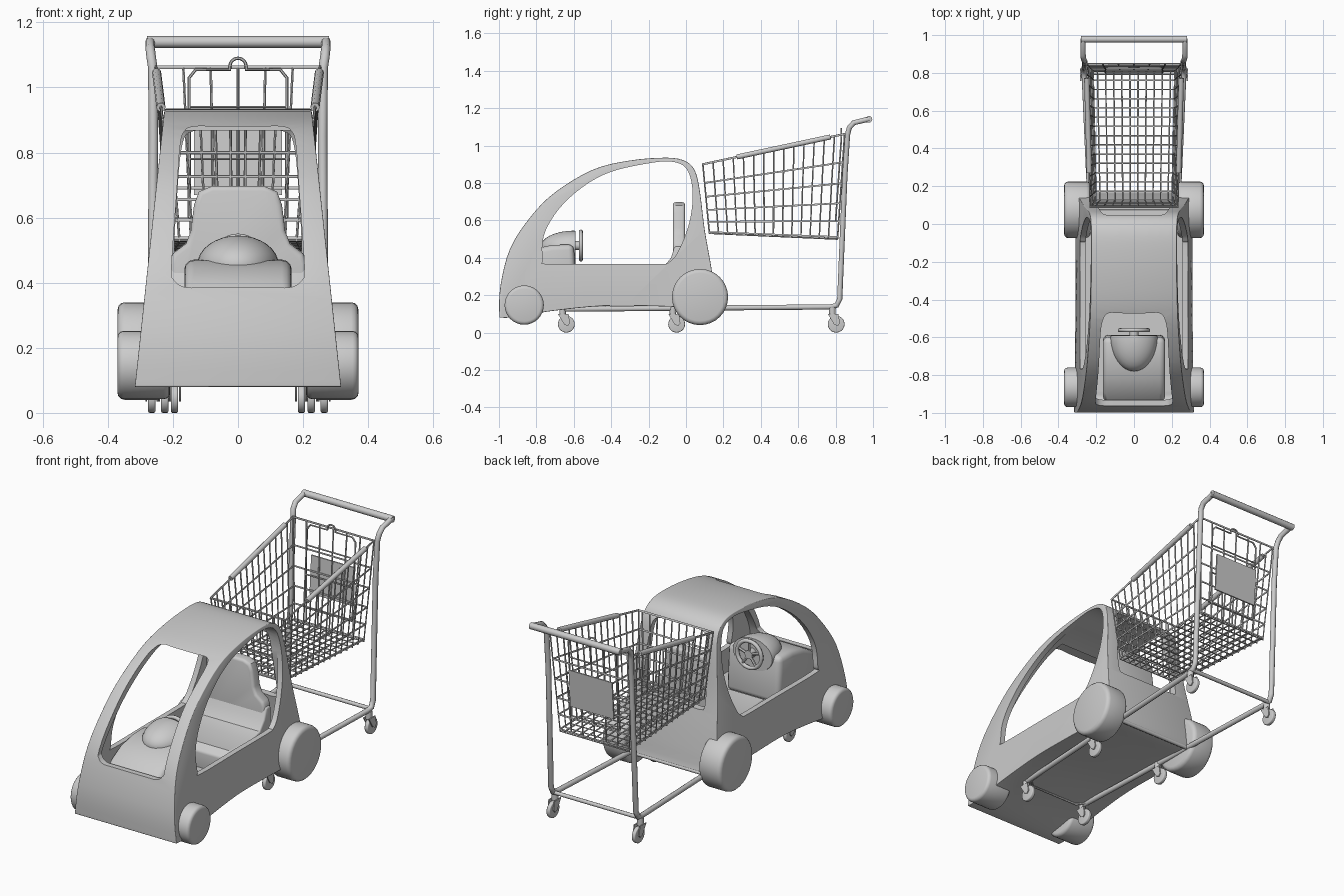
import bpy, bmesh, math
from mathutils import Vector

if "Cube" in bpy.data.objects:
    bpy.data.objects.remove(bpy.data.objects["Cube"])


def finish(ob, angle=35):
    bpy.ops.object.select_all(action='DESELECT')
    ob.select_set(True)
    bpy.context.view_layer.objects.active = ob
    bpy.ops.object.shade_smooth_by_angle(angle=math.radians(angle))
    return ob


def apply_mods(ob):
    bpy.context.view_layer.objects.active = ob
    for m in list(ob.modifiers):
        bpy.ops.object.modifier_apply(modifier=m.name)


def mesh_object(name, bm):
    bmesh.ops.recalc_face_normals(bm, faces=bm.faces)
    me = bpy.data.meshes.new(name)
    bm.to_mesh(me)
    bm.free()
    ob = bpy.data.objects.new(name, me)
    bpy.context.collection.objects.link(ob)
    return ob


def smooth_loop(pts, n=4):
    # closed Catmull-Rom through 2D points
    out, k = [], len(pts)
    for i in range(k):
        a, b, c, d = (Vector(pts[(i + j) % k]) for j in (-1, 0, 1, 2))
        for s in range(n):
            t = s / n
            out.append(0.5 * (2 * b + (c - a) * t + (2 * a - 5 * b + 4 * c - d) * t * t
                              + (3 * b - a - 3 * c + d) * t ** 3))
    return out


def solid(name, ring_a, ring_b, bevel=0, segs=3):
    bm = bmesh.new()
    a = [bm.verts.new(p) for p in ring_a]
    b = [bm.verts.new(p) for p in ring_b]
    bm.faces.new(a)
    bm.faces.new(b)
    for i in range(len(a)):
        j = (i + 1) % len(a)
        bm.faces.new((a[i], a[j], b[j], b[i]))
    ob = mesh_object(name, bm)
    if bevel:
        m = ob.modifiers.new('bevel', 'BEVEL')
        m.width, m.segments, m.angle_limit = bevel, segs, math.radians(50)
        apply_mods(ob)
    return finish(ob)


def side_solid(name, yz, half, bevel=0):
    # side profile stretched across x, half width given per height
    return solid(name, [(-half(z), y, z) for y, z in yz], [(half(z), y, z) for y, z in yz], bevel)


def front_solid(name, xz, y0, y1, bevel=0):
    return solid(name, [(x, y0, z) for x, z in xz], [(x, y1, z) for x, z in xz], bevel)


def mirrored(pts):
    return pts + [(-x, z) for x, z in reversed(pts)]


def tubes(name, paths, r, closed=False, res=1):
    cu = bpy.data.curves.new(name, 'CURVE')
    cu.dimensions, cu.bevel_depth, cu.bevel_resolution, cu.use_fill_caps = '3D', r, res, True
    for path in paths:
        sp = cu.splines.new('POLY')
        sp.points.add(len(path) - 1)
        for p, co in zip(sp.points, path):
            p.co = (*co, 1)
        sp.use_cyclic_u = closed
    ob = bpy.data.objects.new(name, cu)
    bpy.context.collection.objects.link(ob)
    bpy.ops.object.select_all(action='DESELECT')
    ob.select_set(True)
    bpy.context.view_layer.objects.active = ob
    bpy.ops.object.convert(target='MESH')
    return finish(bpy.context.view_layer.objects.active, 50)


def disc(name, x0, x1, y, z, r, bevel, n=32):
    ring = [(y + r * math.cos(2 * math.pi * i / n), z + r * math.sin(2 * math.pi * i / n)) for i in range(n)]
    return solid(name, [(x0, *p) for p in ring], [(x1, *p) for p in ring], bevel)


# car body shell
def width(z):
    return 0.317 - (z - 0.08) * 0.107


outer = [(-.985, .08), (-.998, .1), (-.992, .25), (-.94, .45), (-.83, .62), (-.7, .75), (-.5, .87), (-.3, .92),
         (-.1, .935), (0, .915), (.05, .86), (.075, .75), (.1, .55), (.135, .35), (.16, .17), (.15, .13),
         (0, .135), (-.2, .142), (-.45, .142), (-.72, .115), (-.9, .085)]
inner = [(-.92, .22), (-.95, .25), (-.945, .33), (-.905, .45), (-.8, .6), (-.67, .725), (-.48, .84), (-.3, .89),
         (-.1, .905), (-.02, .89), (.015, .83), (.035, .74), (.06, .55), (.095, .35), (.1, .25), (.07, .22),
         (0, .22), (-.8, .22), (-.88, .22)]
window = [(-.74, .367), (-.765, .39), (-.76, .52), (-.68, .66), (-.55, .78), (-.4, .86), (-.2, .905), (-.08, .914),
          (0, .88), (.033, .78), (.03, .65), (0, .53), (-.05, .42), (-.09, .377), (-.13, .367), (-.4, .367)]
windscreen = mirrored([(.1, .385), (.165, .387), (.198, .41), (.204, .45), (.188, .68), (.178, .82), (.165, .865),
                       (.135, .88), (.06, .88)])
rear_gap = mirrored([(.1, .46), (.17, .46), (.195, .49), (.185, .7), (.17, .83), (.14, .865), (.06, .87)])

body = side_solid('car_body', smooth_loop(outer), width, 0.01)
cutters = [side_solid('cabin_cutter', smooth_loop(inner), lambda z: width(z) - 0.03),
           side_solid('side_window_cutter', smooth_loop(window), lambda z: 0.5),
           front_solid('windscreen_cutter', smooth_loop(windscreen), -1.2, -0.4),
           front_solid('rear_cutter', smooth_loop(rear_gap), -0.02, 0.3)]
for c in cutters:
    c.hide_render = True
    m = body.modifiers.new('cut', 'BOOLEAN')
    m.operation, m.solver, m.object = 'DIFFERENCE', 'EXACT', c
apply_mods(body)
for c in cutters:
    bpy.data.objects.remove(c)
finish(body)

# seat
front_solid('seat_back', mirrored([(.21, .24), (.21, .46), (.2, .49), (.16, .52), (.145, .56), (.135, .64),
                                   (.12, .68), (.08, .697)]), -.07, -.005, 0.015)
side_solid('seat_base', [(-.42, .21), (-.42, .31), (-.38, .34), (-.2, .33), (-.12, .35), (-.08, .4), (-.06, .46),
                         (-.02, .46), (-.01, .21)], lambda z: .22, 0.01)

# dashboard and cowl
side_solid('dashboard', [(-.935, .21), (-.94, .36), (-.9, .4), (-.82, .445), (-.72, .468), (-.6, .472),
                         (-.585, .21)], lambda z: .165, 0.03)
bm = bmesh.new()
bmesh.ops.create_uvsphere(bm, u_segments=32, v_segments=16, radius=1)
for v in bm.verts:
    v.co = (v.co.x * .125, -.6 + min(v.co.y, .05) * .18, .455 + v.co.z * .09)
finish(mesh_object('dash_cowl', bm))

# steering wheel
cy, cz = -.562, .465


def around(r, n, off=0):
    return [(r * math.cos(2 * math.pi * i / n + off), cy, cz + r * math.sin(2 * math.pi * i / n + off)) for i in range(n)]


tubes('steering_rim', [around(.075, 32)], .011, True, 2)
tubes('steering_spokes', [[(0, cy, cz), p] for p in around(.075, 5, math.pi / 2)], .008)
tubes('steering_column', [[(0, -.62, cz), (0, cy + .008, cz)]], .024, res=4)

# car wheels
for s, side in ((1, 'right'), (-1, 'left')):
    disc(f'rear_wheel_{side}', s * .23, s * .37, .075, .19, .15, .022)
    disc(f'front_wheel_{side}', s * .21, s * .37, -.865, .147, .105, .018)

    # casters with forks
    for k, (x, y) in enumerate(((.195, -.64), (.225, -.05), (.265, .803))):
        x *= s
        disc(f'caster_wheel_{side}_{k}', x - .011, x + .011, y, .045, .045, .005, 24)
        for e in (-.017, .017):
            solid(f'caster_fork_{side}_{k}', *[[(x + e + t, y + a, b) for a, b in
                  ((-.045, .1), (.012, .1), (.02, .05), (.008, .035), (-.012, .045))] for t in (-.003, .003)])
        tubes(f'caster_stem_{side}_{k}', [[(x, y - .02, .092), (x, y - .02, .135)]], .018, res=3)

    # frame tube: lower rail, upright post and handle bracket
    tubes(f'frame_tube_{side}', [[(s * .195, -.67, .125), (s * .225, -.06, .13), (s * .262, .77, .137),
                                  (s * .265, .805, .145), (s * .264, .822, .18), (s * .26, .85, .85),
                                  (s * .262, .864, 1.06), (s * .267, .873, 1.095), (s * .27, .897, 1.122),
                                  (s * .27, .98, 1.142)]], .0145, res=3)
tubes('handle_bar', [[(-.28, .978, 1.14), (.28, .978, 1.14)]], .018, res=4)
tubes('frame_crossbars', [[(-.262, .8, .14), (.262, .8, .14)], [(-.235, .16, .13), (.235, .16, .13)]], .011, res=2)
tubes('front_crossbar', [[(-.197, -.62, .125), (-.15, -.66, .115), (.15, -.66, .115), (.197, -.62, .125)]], .006)


# wire basket: s across, u front to rear, v bottom to top
def bp(s, u, v):
    half = (.2 + .015 * u) * (1 - v) + (.232 + .02 * u) * v
    y = (.125 + .685 * u) * (1 - v) + (.09 + .758 * u) * v
    z = (.53 - .03 * u) * (1 - v) + (.9 + .162 * u) * v
    return (s * half, y, z)


hoops = [[bp(-1, u, 1), bp(-1, u, 0), bp(1, u, 0), bp(1, u, 1)] for u in [i / 14 for i in range(15)]]
runs = [[bp(s, 0, 1), bp(s, 0, 0), bp(s, 1, 0)] for s in [-.9 + .2 * i for i in range(10)]]
backs = [[bp(s / 3, 1, 0), bp(s / 3, 1, 1)] for s in range(-2, 3)]
tubes('basket_wires', hoops + runs + backs, .0042)
tubes('basket_rings', [[bp(-1, 0, v), bp(1, 0, v), bp(1, 1, v), bp(-1, 1, v)]
                       for v in (.02, .17, .34, .53, .73)], .005, True)
tubes('basket_rim', [[bp(-1, 0, 1), bp(1, 0, 1), bp(1, 1, 1), bp(-1, 1, 1)]], .006, True)
tubes('rim_sleeves', [[bp(s, .24, 1), bp(s, .9, 1)] for s in (-1, 1)], .014, res=3)

# fold-down rear flap with pull loop
loop = [(.025 * math.cos(a), .83, 1.065 + .025 * math.sin(a)) for a in [math.pi * (1 - i / 8) for i in range(9)]]
tubes('flap_frame', [[(-.15, .8, .6), (-.15, .83, 1.03), (-.13, .83, 1.055), (-.025, .83, 1.055)] + loop
                     + [(.025, .83, 1.055), (.13, .83, 1.055), (.15, .83, 1.03), (.15, .8, .6)]], .005)
tubes('flap_wires', [[(-.15, .8 + .07 * (z - .6), z), (.15, .8 + .07 * (z - .6), z)] for z in (.6, .78, .94)], .004)

# rear panel plate
solid('rear_plate', *[[(x, .812 + .068 * (z - .5) + d, z) for x, z in
      ((-.135, .67), (.135, .67), (.135, .88), (-.135, .88))] for d in (.004, .012)])
